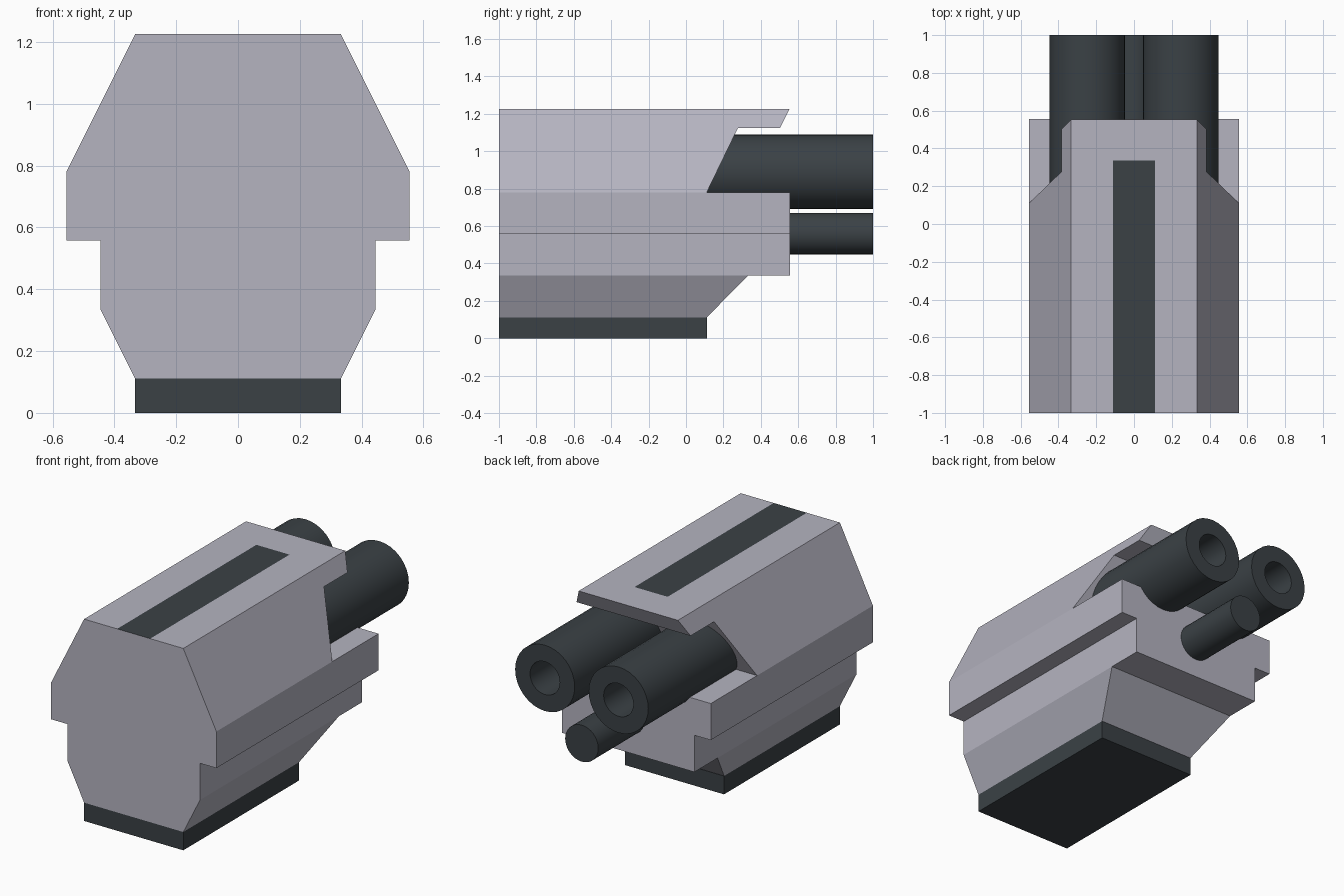
import bpy, bmesh, math
from mathutils import Vector

if "Cube" in bpy.data.objects:
    bpy.data.objects.remove(bpy.data.objects["Cube"])


def material(name, rgb):
    m = bpy.data.materials.new(name)
    m.diffuse_color = (*rgb, 1)
    m.use_nodes = True
    m.node_tree.nodes["Principled BSDF"].inputs["Base Color"].default_value = m.diffuse_color
    return m


GREY = material("pale grey", (0.46, 0.455, 0.53))
DARK = material("dark slate", (0.043, 0.053, 0.060))


def make(name, bm, mats):
    bmesh.ops.recalc_face_normals(bm, faces=bm.faces)
    me = bpy.data.meshes.new(name)
    bm.to_mesh(me)
    bm.free()
    for m in mats:
        me.materials.append(m)
    ob = bpy.data.objects.new(name, me)
    bpy.context.collection.objects.link(ob)
    return ob


def prism(name, pts, direction, mats):
    """Extrude a closed outline of 3D points along a vector."""
    bm = bmesh.new()
    face = bm.faces.new([bm.verts.new(p) for p in pts])
    ext = bmesh.ops.extrude_face_region(bm, geom=[face], use_keep_orig=True)
    moved = [g for g in ext["geom"] if isinstance(g, bmesh.types.BMVert)]
    bmesh.ops.translate(bm, verts=moved, vec=Vector(direction))
    return make(name, bm, mats)


def lathe(name, x, z, profile, sides=32):
    """Turn (radius, y) rings around a y-parallel axis and cap both ends."""
    bm = bmesh.new()
    rings = []
    for r, y in profile:
        rings.append([bm.verts.new((x + r * math.cos(2 * math.pi * i / sides), y,
                                    z + r * math.sin(2 * math.pi * i / sides)))
                      for i in range(sides)])
    for a, b in zip(rings, rings[1:]):
        for i in range(sides):
            j = (i + 1) % sides
            bm.faces.new((a[i], a[j], b[j], b[i]))
    bm.faces.new(rings[0])
    bm.faces.new(rings[-1])
    ob = make(name, bm, [DARK])
    bpy.context.view_layer.objects.active = ob
    ob.select_set(True)
    bpy.ops.object.shade_smooth_by_angle(angle=math.radians(35))
    ob.select_set(False)
    return ob


# Housing: front outline extruded along y, trimmed by a side outline
half = [(0.333, 0.111), (0.445, 0.335), (0.445, 0.558), (0.555, 0.558),
        (0.555, 0.78), (0.333, 1.225)]
outline = half + [(-x, z) for x, z in reversed(half)]
housing = prism("housing", [(x, -1, z) for x, z in outline], (0, 1.7, 0), [GREY, DARK])

side = [(-1.1, 0.031), (0.03, 0.031), (0.333, 0.335), (0.555, 0.335), (0.555, 0.78),
        (0.111, 0.78), (0.278, 1.125), (0.503, 1.125), (0.603, 1.325), (-1.1, 1.325)]
trim = prism("side_trim_cutter", [(-0.8, y, z) for y, z in side], (1.6, 0, 0), [GREY, DARK])
trim.hide_render = True

mod = housing.modifiers.new("trim", 'BOOLEAN')
mod.operation = 'INTERSECT'
mod.solver = 'EXACT'
mod.object = trim
bpy.context.view_layer.update()
trimmed = bpy.data.meshes.new_from_object(
    housing.evaluated_get(bpy.context.evaluated_depsgraph_get()))
housing.modifiers.clear()
housing.data = trimmed
bpy.data.objects.remove(trim)

# Dark stripe cut into the roof face
bm = bmesh.new()
bm.from_mesh(trimmed)
for co, no in (((0.111, 0, 0), (1, 0, 0)), ((-0.111, 0, 0), (1, 0, 0)),
               ((0, 0.335, 0), (0, 1, 0))):
    roof = [f for f in bm.faces if f.normal.z > 0.99 and f.calc_center_median().z > 1.2]
    geom = set(roof)
    for f in roof:
        geom.update(f.edges)
        geom.update(f.verts)
    bmesh.ops.bisect_plane(bm, geom=list(geom), plane_co=co, plane_no=no)
    bm.normal_update()
for f in bm.faces:
    c = f.calc_center_bounds()
    on_stripe = f.normal.z > 0.99 and c.z > 1.2 and abs(c.x) < 0.1 and c.y < 0.33
    f.material_index = 1 if on_stripe else 0
bm.to_mesh(trimmed)
bm.free()

# Base plate
prism("base_plate", [(-0.333, -1, 0), (0.333, -1, 0), (0.333, -1, 0.111), (-0.333, -1, 0.111)],
      (0, 1.111, 0), [DARK])

# Twin hollow barrels and the solid rod below them
for side_name, x in (("left", -0.247), ("right", 0.247)):
    lathe(side_name + "_barrel", x, 0.89,
          [(0.2, 0.1), (0.2, 1.0), (0.1, 1.0), (0.1, 0.56)])
lathe("lower_rod", 0, 0.56, [(0.111, 0.5), (0.111, 1.0)])
